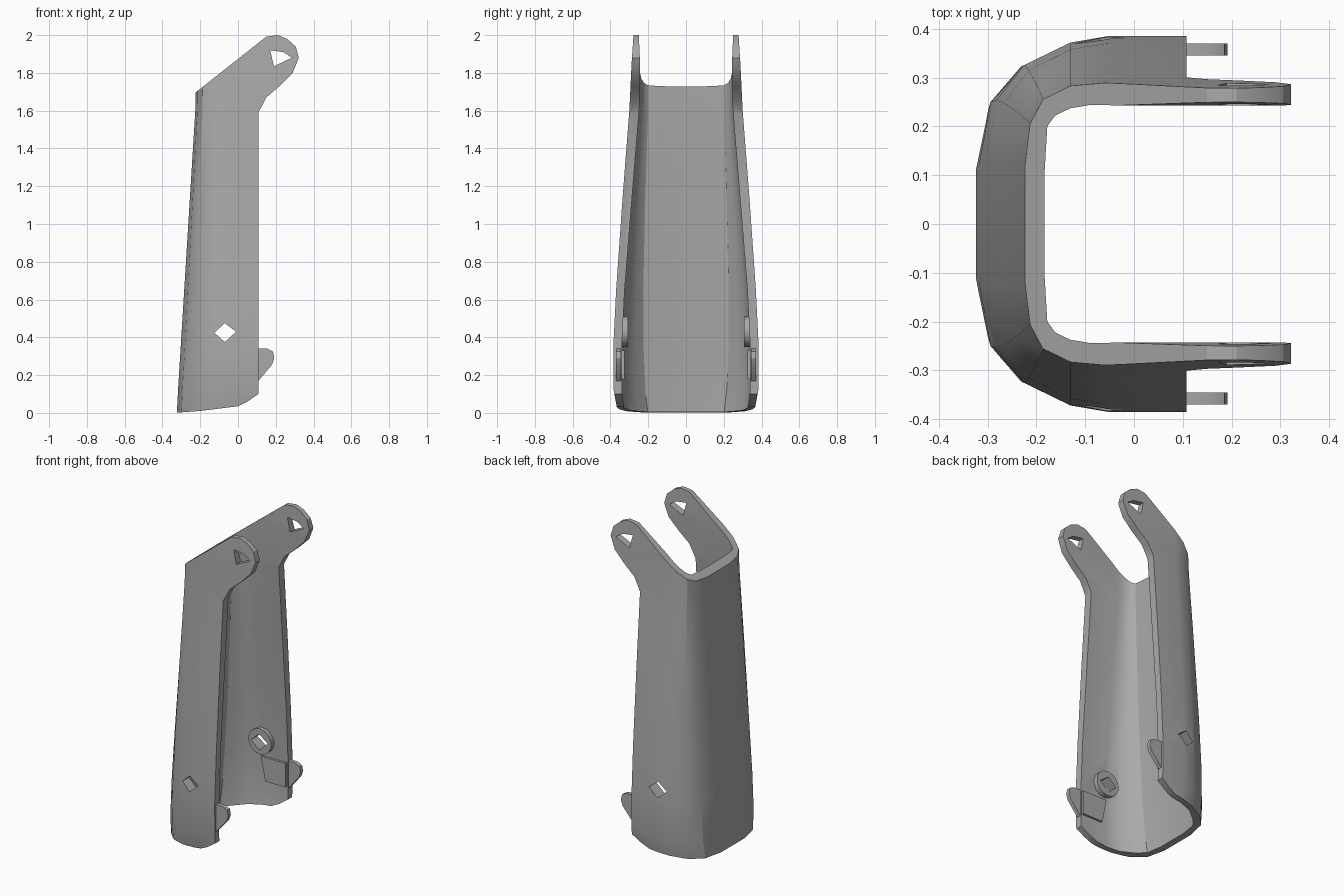
import bpy, bmesh

cube = bpy.data.objects.get("Cube")
if cube:
    bpy.data.objects.remove(cube)

grey = bpy.data.materials.new("plain grey")
grey.use_nodes = True
grey.diffuse_color = (0.4, 0.4, 0.4, 1)
grey.node_tree.nodes["Principled BSDF"].inputs["Base Color"].default_value = (0.4, 0.4, 0.4, 1)


def loft(name, rings):
    """Closed solid through equally long rings of points."""
    bm = bmesh.new()
    rows = [[bm.verts.new(p) for p in ring] for ring in rings]
    n = len(rows[0])
    for a, b in zip(rows, rows[1:]):
        for i in range(n):
            j = (i + 1) % n
            bm.faces.new((a[i], a[j], b[j], b[i]))
    bm.faces.new(rows[0][::-1])
    bm.faces.new(rows[-1])
    bmesh.ops.recalc_face_normals(bm, faces=bm.faces)
    mesh = bpy.data.meshes.new(name)
    bm.to_mesh(mesh)
    bm.free()
    mesh.materials.append(grey)
    obj = bpy.data.objects.new(name, mesh)
    bpy.context.collection.objects.link(obj)
    return obj


def prism(name, outline, y0, y1):
    """Side outline (x, z) extruded along y."""
    return loft(name, [[(x, y, z) for x, z in outline] for y in (y0, y1)])


def combine(target, tool, operation):
    mod = target.modifiers.new(operation.lower(), 'BOOLEAN')
    mod.object, mod.operation, mod.solver = tool, operation, 'EXACT'
    bpy.ops.object.select_all(action='DESELECT')
    bpy.context.view_layer.objects.active = target
    target.select_set(True)
    bpy.ops.object.modifier_apply(modifier=mod.name)
    bpy.data.objects.remove(tool)


def smooth(obj):
    bpy.ops.object.select_all(action='DESELECT')
    bpy.context.view_layer.objects.active = obj
    obj.select_set(True)
    bpy.ops.object.shade_smooth_by_angle(angle=0.5)


# Half sections of the channel: (x, share of half width), low and high
outer_low = [(0.36, 1), (-0.05, 1), (-0.13, .965), (-0.235, .84), (-0.30, .65), (-0.325, .31)]
outer_high = [(0.36, 1), (-0.06, 1), (-0.13, .97), (-0.185, .87), (-0.21, .70), (-0.22, .40)]
inner_low = [(0.36, 1), (-0.07, 1), (-0.15, .94), (-0.22, .78), (-0.27, .62), (-0.285, .31)]
inner_high = [(0.36, 1), (-0.09, 1), (-0.13, .97), (-0.16, .91), (-0.175, .82), (-0.18, .45)]
# Height, outer half width, inner half width
levels = [(-0.03, .355, .32), (.12, .383, .34), (.35, .385, .34), (.65, .37, .325),
          (1.15, .335, .285), (1.6, .30, .248), (1.85, .288, .243), (2.05, .275, .252)]


def half_section(low, high, z, width):
    t = min(max(z / 1.7, 0), 1)
    return [(a[0] + (b[0] - a[0]) * t, (a[1] + (b[1] - a[1]) * t) * width, z)
            for a, b in zip(low, high)]


def mirrored(points):
    return [(x, -y, z) for x, y, z in points]


rings = []
for z, wide, narrow in levels:
    out = half_section(outer_low, outer_high, z, wide)
    inn = half_section(inner_low, inner_high, z, narrow)
    rings.append(out + mirrored(out)[::-1] + mirrored(inn) + inn[::-1])
shell = loft("channel_shell", rings)

# Side silhouette with the sloping top, rounded arms and curved foot
silhouette = [(-0.34, 0), (-0.2, .01), (0, .035), (.05, .06), (.108, .1), (.108, 1.59),
              (.15, 1.67), (.22, 1.73), (.29, 1.80), (.322, 1.88), (.305, 1.94), (.26, 1.98),
              (.21, 2.0), (.15, 1.992), (-0.22, 1.70), (-0.34, 1.61)]
combine(shell, prism("silhouette_cutter", silhouette, -1, 1), 'INTERSECT')

# Round bosses inside the lower walls
for side in (1, -1):
    bpy.ops.mesh.primitive_cylinder_add(vertices=14, radius=.08, depth=.05,
                                        location=(-0.065, side * .333, .43),
                                        rotation=(1.5708, 0, 0))
    boss = bpy.context.object
    boss.data.materials.append(grey)
    combine(shell, boss, 'UNION')

# Pin holes through both walls
lower_hole = [(-0.125, .425), (-0.07, .475), (-0.01, .43), (-0.07, .375)]
upper_hole = [(.17, 1.92), (.24, 1.91), (.285, 1.88), (.19, 1.835)]
for hole in (lower_hole, upper_hole):
    combine(shell, prism("hole_cutter", hole, -1, 1), 'DIFFERENCE')
smooth(shell)

# Clip tabs on the open edges, with the thicker pads behind them
tab = [(.07, .34), (.155, .34), (.185, .325), (.192, .29), (.18, .255), (.108, .17), (.07, .17)]
pad = [(-0.07, .33), (.1, .33), (.1, .18), (-0.04, .18)]
for side, label in ((1, "back"), (-1, "front")):
    smooth(prism(label + "_clip_tab", tab, side * .345, side * .37))
    smooth(prism(label + "_clip_pad", pad, side * .326, side * .35))
